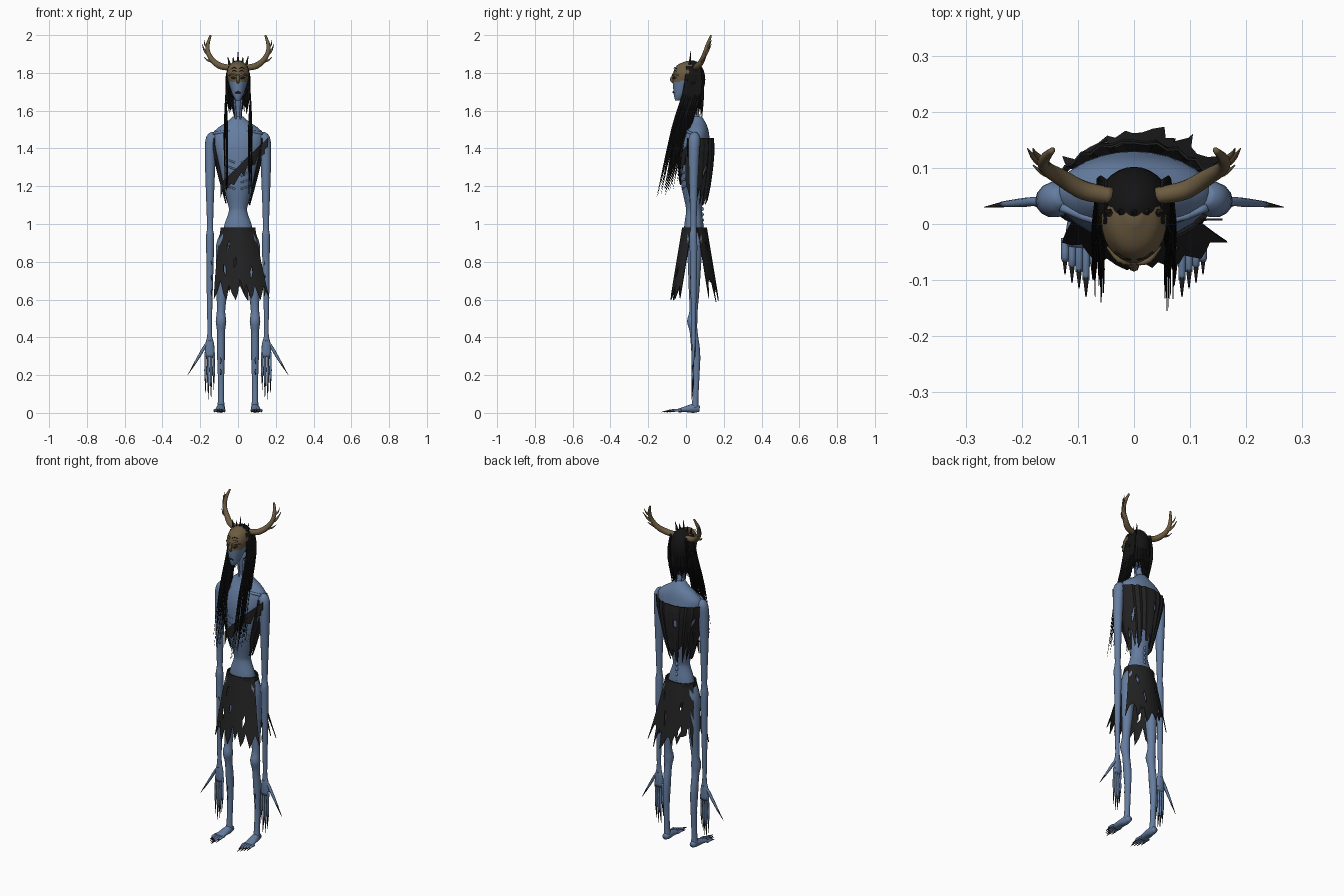
import bpy, bmesh, math, random
from mathutils import Vector

random.seed(4)
if "Cube" in bpy.data.objects:
    bpy.data.objects.remove(bpy.data.objects["Cube"])


def material(name, r, g, b):
    m = bpy.data.materials.new(name)
    m.use_nodes = True
    m.diffuse_color = (r, g, b, 1)
    m.node_tree.nodes["Principled BSDF"].inputs["Base Color"].default_value = (r, g, b, 1)
    return m


SKIN = material("blue_skin", .13, .205, .35)
BONE = material("brown_bone", .15, .105, .052)
CLOTH = material("dark_cloth", .016, .016, .016)
HAIR = material("black_hair", .007, .007, .007)
CLAW = material("dark_claw", .02, .017, .016)


def finish(bm, name, mats, rule=None, smooth=True):
    bmesh.ops.recalc_face_normals(bm, faces=bm.faces[:])
    for f in bm.faces:
        f.smooth = smooth
        if rule:
            f.material_index = rule(f.calc_center_median())
    me = bpy.data.meshes.new(name)
    bm.to_mesh(me)
    bm.free()
    for m in mats:
        me.materials.append(m)
    ob = bpy.data.objects.new(name, me)
    bpy.context.scene.collection.objects.link(ob)
    return ob


def resample(pts, steps):
    """Smooth curve through points of position and two radii."""
    p = [tuple(q) + (q[3],) if len(q) == 4 else tuple(q) for q in pts]
    p = [p[0]] + p + [p[-1]]
    out = []
    for a, b, c, d in zip(p, p[1:], p[2:], p[3:]):
        for k in range(steps):
            t = k / steps
            out.append([.5 * (2 * y + (z - x) * t + (2 * x - 5 * y + 4 * z - w) * t * t
                              + (3 * y - x - 3 * z + w) * t ** 3)
                        for x, y, z, w in zip(a, b, c, d)])
    return out + [list(p[-1])]


def tubes(name, paths, mats, sides=10, steps=3, ref=(1, 0, 0), level=False, rule=None):
    """Lofted elliptical tubes, all in one object."""
    bm = bmesh.new()
    for path in paths:
        pts = resample(path, steps)
        rings = []
        for i, p in enumerate(pts):
            a, b = pts[max(i - 1, 0)], pts[min(i + 1, len(pts) - 1)]
            t = Vector((0, 0, 1)) if level else (Vector(b[:3]) - Vector(a[:3])).normalized()
            u = Vector(ref)
            u = (u - t * u.dot(t)).normalized()
            v = t.cross(u)
            ring = []
            for k in range(sides):
                ang = math.tau * k / sides
                ring.append(bm.verts.new(Vector(p[:3]) + u * max(p[3], .0005) * math.cos(ang)
                                         + v * max(p[4], .0005) * math.sin(ang)))
            rings.append(ring)
        for r, q in zip(rings, rings[1:]):
            for k in range(sides):
                n = (k + 1) % sides
                bm.faces.new((r[k], r[n], q[n], q[k]))
        bm.faces.new(rings[0])
        bm.faces.new(rings[-1])
    return finish(bm, name, mats if isinstance(mats, list) else [mats], rule)


def sheet(name, nu, nv, fn, lo, hi, holes=0.0):
    """Cloth grid with a ragged lower edge and a few torn holes."""
    bm = bmesh.new()
    cols = []
    for i in range(nu + 1):
        length = random.uniform(lo, hi)
        cols.append([bm.verts.new(fn(2 * i / nu - 1, length * j / nv)) for j in range(nv + 1)])
    for a, b in zip(cols, cols[1:]):
        for j in range(nv):
            if j < 2 or random.random() > holes:
                bm.faces.new((a[j], a[j + 1], b[j + 1], b[j]))
    ob = finish(bm, name, [CLOTH], smooth=False)
    s = ob.modifiers.new("thickness", "SOLIDIFY")
    s.thickness, s.offset = .004, 0
    return ob


# Torso: height, half width, centre depth, half depth
TORSO = [(.88, .08, .045, .05), (.98, .076, .042, .052), (1.06, .05, .042, .042),
         (1.1, .052, .042, .045), (1.2, .08, .042, .066), (1.3, .105, .045, .077),
         (1.4, .132, .05, .08), (1.47, .138, .055, .068), (1.51, .105, .06, .055),
         (1.54, .06, .06, .042), (1.57, .026, .055, .028)]


def section(z):
    for a, b in zip(TORSO, TORSO[1:]):
        if z <= b[0]:
            t = max(0, (z - a[0]) / (b[0] - a[0]))
            return [p + (q - p) * t for p, q in zip(a, b)][1:]
    return TORSO[-1][1:]


def front(x, z, gap):
    rx, yc, ry = section(z)
    return yc - ry * math.sqrt(max(.04, 1 - (x / rx) ** 2)) - gap


tubes("torso", [[(0, yc, z, rx, ry) for z, rx, yc, ry in TORSO]], SKIN, 28, 4, level=True)
tubes("neck", [[(0, .06, 1.5, .032), (0, .05, 1.58, .02), (0, .035, 1.7, .022)]], SKIN, 12)
tubes("neck_tendons", [[(s * .01, .03, 1.54, .006), (s * .02, .025, 1.66, .005)]
                       for s in (-1, 1)], SKIN, 6)
tubes("ribs", [[(s * x, front(x, z + x * .35, -.001), z + x * .35, .005) for x in (.015, .035, .055, .07)]
               for s in (-1, 1) for z in (1.18, 1.215, 1.25, 1.285, 1.32)], SKIN, 6)
tubes("collarbones", [[(s * .015, .015, 1.5, .007), (s * .07, .008, 1.49, .008),
                       (s * .13, .03, 1.48, .008)] for s in (-1, 1)], SKIN, 6)
tubes("spine", [[(0, .078, z - .012, .003), (0, .088, z, .009), (0, .078, z + .012, .003)]
                for z in (.99, 1.02, 1.05, 1.08, 1.11)], SKIN, 6)

# Head with the upper front as a bone mask
tubes("head", [[(0, -.042, 1.655, .012, .015), (0, -.03, 1.68, .027, .034), (0, -.014, 1.72, .041, .054),
                (0, .002, 1.76, .053, .072), (0, .008, 1.8, .058, .076), (0, .015, 1.84, .046, .062),
                (0, .02, 1.862, .014, .02)]], [SKIN, BONE], 28, 5, level=True,
      rule=lambda c: int(c.z > 1.745 + abs(c.x) * .25 and c.y < .04))
tubes("mask_nose", [[(0, -.062, 1.795, .006), (0, -.076, 1.765, .009), (0, -.066, 1.745, .004)]], BONE, 8)
tubes("mask_brow", [[(s * .006, -.07, 1.785, .004), (s * .026, -.064, 1.795, .006),
                     (s * .046, -.04, 1.787, .004)] for s in (-1, 1)], BONE, 6)
tubes("eyes", [[(s * .013, -.069, 1.77, .002), (s * .024, -.063, 1.774, .007),
                (s * .036, -.05, 1.775, .002)] for s in (-1, 1)], CLAW, 8, ref=(0, 0, 1))
tubes("mouth", [[(-.016, -.06, 1.692, .002), (0, -.066, 1.698, .006), (.016, -.06, 1.692, .002)]],
      CLAW, 8, ref=(0, 0, 1))
tubes("mask_cracks", [[(s * .006, -.064, z, .0015), (s * .02, -.06, z + .007, .002), (s * .034, -.05, z, .0015)]
                      for s in (-1, 1) for z in (1.806, 1.822)], CLAW, 4, ref=(0, 0, 1))
tubes("crown_spikes", [[(x, .02, 1.845, .008), (x * 1.2, .025, h, .001)] for x, h in
                       ((-.045, 1.885), (-.022, 1.885), (0, 1.915), (.022, 1.885), (.045, 1.89))], CLAW, 6)

# Hair cap, long side strands and short back strands
bm = bmesh.new()
bmesh.ops.create_uvsphere(bm, u_segments=28, v_segments=18, radius=1)
for v in bm.verts:
    v.co = Vector((v.co.x * .066, .032 + v.co.y * .07, 1.765 + v.co.z * .101))
bmesh.ops.delete(bm, geom=[f for f in bm.faces if f.calc_center_median().y < .012], context="FACES")
finish(bm, "hair_cap", [HAIR])
for s, side in ((1, "left"), (-1, "right")):
    strands = []
    for i in range(34):
        k = i / 33
        x = s * random.uniform(.054, .074)
        end = 1.12 + random.random() * .22 + .08 * k
        drop = (1.5 - end) / .38
        strands.append([(s * .05, .005 + .07 * k, 1.835, .003, .005), (s * .064, .09 * k - .012, 1.7, .003, .006),
                        (x, -.075 + .095 * k, 1.5, .002, .004),
                        (x, -.075 + .095 * k - drop * (.085 - .02 * k), end, .0007)])
    tubes(side + "_hair", strands, HAIR, 5, 3)
back = []
for i in range(22):
    a = math.pi * (i + .5) / 22
    x, y = .06 * math.cos(a), .03 + .06 * math.sin(a)
    back.append([(x, y, 1.75, .007), (x * .95, y, 1.67, .006),
                 (x * .8, y - .005, random.uniform(1.55, 1.62), .001)])
tubes("back_hair", back, HAIR, 6)

# Limbs and antlers, mirrored
for s, side in ((1, "left"), (-1, "right")):
    def flip(paths):
        return [[(s * p[0],) + tuple(p[1:]) for p in path] for path in paths]

    tubes(side + "_antler", flip([
        [(.04, .05, 1.828, .015), (.09, .06, 1.835, .017), (.13, .083, 1.862, .015),
         (.157, .1, 1.905, .012), (.16, .115, 1.95, .01), (.145, .132, 1.998, .005)],
        [(.15, .1, 1.89, .008), (.175, .115, 1.915, .006), (.19, .135, 1.953, .001)],
        [(.13, .085, 1.86, .008), (.16, .09, 1.866, .005), (.18, .105, 1.885, .001)],
        [(.158, .11, 1.93, .007), (.175, .125, 1.95, .004), (.18, .135, 1.975, .001)]]),
        BONE, 12, 4, ref=(0, 1, 0))
    tubes(side + "_arm", flip([
        [(.125, .05, 1.478, .016), (.137, .045, 1.455, .031), (.146, .042, 1.39, .03),
         (.148, .04, 1.2, .023), (.148, .04, .99, .016), (.148, .038, .94, .021), (.148, .04, .84, .02),
         (.15, .04, .6, .015), (.15, .04, .43, .012), (.15, .04, .38, .018, .012)]]), SKIN, 14)
    tubes(side + "_palm", flip([[(.15, .04, .405, .012, .01), (.15, .04, .36, .024, .013),
                                 (.15, .04, .295, .026, .01)]]), SKIN, 12)
    fingers, claws = [], []
    for i, tip in enumerate((.12, .075, .07, .1)):
        x = .15 + (i - 1.5) * .0145
        fingers.append([(x, .04, .32, .007), (x, .036, .26, .006), (x, .036, .225, .007), (x, .036, tip + .07, .005)])
        claws.append([(x, .036, tip + .08, .0055), (x, .03, tip, .0007)])
    fingers.append([(.155, .04, .38, .008), (.18, .04, .345, .008), (.2, .038, .31, .008), (.236, .035, .25, .005)])
    claws.append([(.232, .035, .256, .0055), (.267, .03, .2, .0007)])
    tubes(side + "_fingers", flip(fingers), SKIN, 8, ref=(0, 1, 0))
    tubes(side + "_finger_claws", flip(claws), CLAW, 6, ref=(0, 1, 0))

    tubes(side + "_leg", flip([
        [(.06, .045, .95, .03, .045), (.075, .045, .89, .04, .045), (.08, .045, .8, .037), (.085, .043, .65, .029),
         (.09, .04, .54, .022), (.09, .033, .485, .028), (.09, .04, .43, .021), (.09, .052, .32, .021, .024),
         (.09, .055, .2, .017), (.09, .05, .08, .016), (.09, .047, .025, .02)]]), SKIN, 14)
    tubes(side + "_foot", flip([[(.09, .072, .021, .015), (.09, .04, .024, .022, .024),
                                 (.094, -.005, .019, .026, .015), (.097, -.04, .012, .028, .01)]]), SKIN, 12)
    toes, claws = [], []
    for i, tip in enumerate((-.1, -.13, -.115, -.105, -.09)):
        x = .073 + i * .0125
        toes.append([(x, -.025, .013, .007), (x, -.06, .014, .007), (x, tip + .03, .009, .006)])
        claws.append([(x, tip + .035, .011, .0055), (x, tip, .004, .001)])
    tubes(side + "_toes", flip(toes), SKIN, 8)
    tubes(side + "_toe_claws", flip(claws), CLAW, 6)
    # Dark scars down the forearm and shin
    tubes(side + "_scars", flip(
        [[(.137, .027, z, .002), (.142, .023, z + .02, .003), (.14, .027, z + .035, .001)]
         for z in (.62, .7, .78, .86)] +
        [[(.094, .031, z, .002), (.09, .031, z + .018, .003), (.094, .031, z + .032, .001)]
         for z in (.2, .26, .32, .38)]), CLAW, 5)


# Ragged clothing
def wrap(u, v):
    a = math.radians(90 + 122 * u)
    z = 1.455 - .3 * v
    rx, yc, ry = section(z)
    rag = .008 + .012 * max(0, math.sin(a)) + .006 * math.sin(u * 43)
    return ((rx + .01) * math.cos(a), yc + (ry + rag) * math.sin(a), z)


def strap(u, v):
    t = (u + 1) / 2
    x, z = .158 - .25 * t, 1.455 - .24 * t - .055 * v
    return (x, min(front(x, z, .008), .008), z)


def skirt(s):
    def fn(u, v):
        x = u * (.09 + .05 * v) + .015 * v * v
        return (x, .045 + s * (.064 + .055 * v - .05 * u * u), .98 - .33 * v)
    return fn


sheet("back_cloth", 30, 8, wrap, .8, 1.2, .07)
sheet("chest_strap", 18, 3, strap, .7, 1.5, .1)
sheet("front_skirt", 18, 9, skirt(-1), .8, 1.2, .03)
sheet("back_skirt", 18, 9, skirt(1), .8, 1.2, .05)
sheet("waistband", 28, 2, lambda u, v: (.089 * math.sin(math.pi * u), .045 + .064 * math.cos(math.pi * u),
                                        .982 - .04 * v), .9, 1.4)
